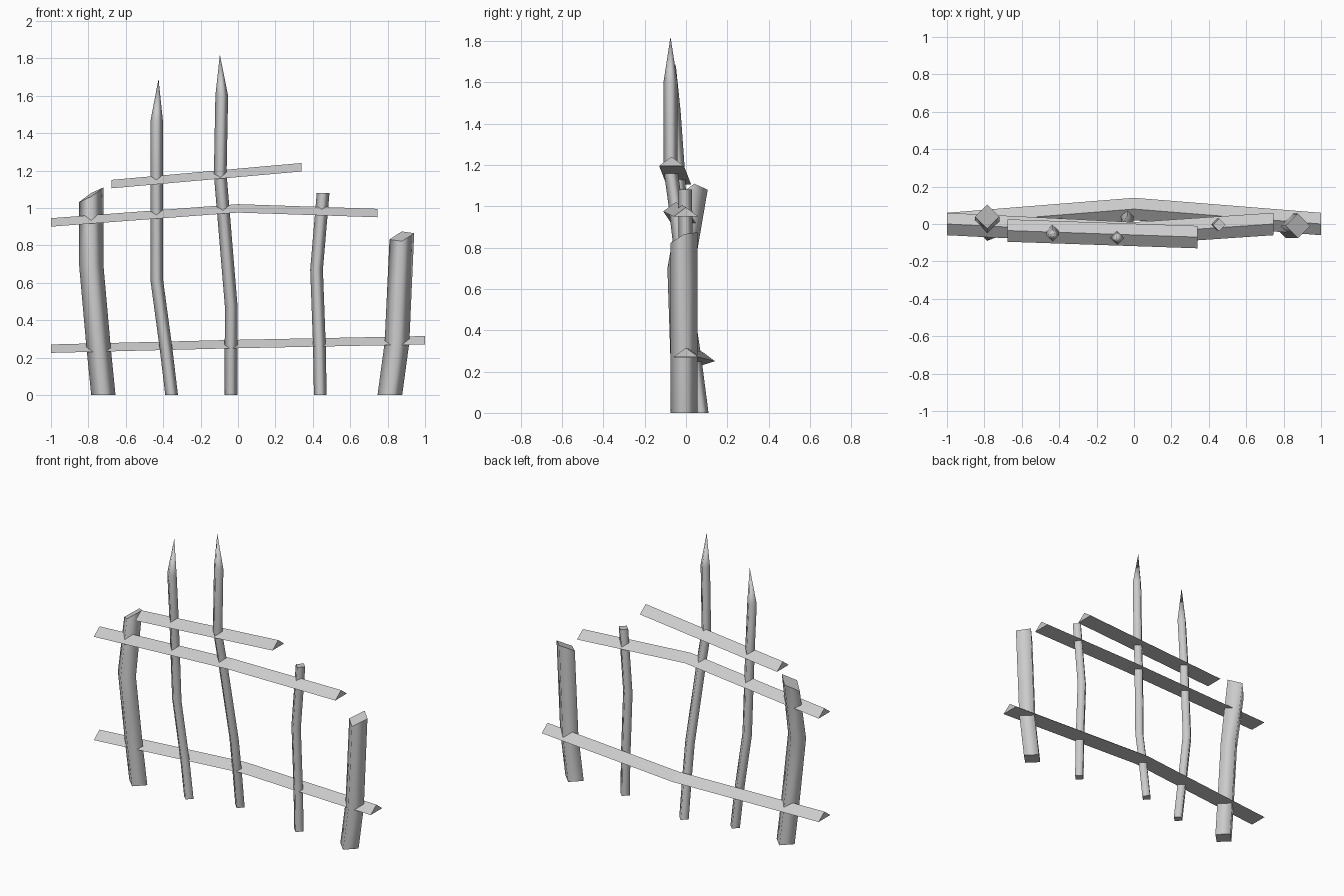
import bpy, bmesh
from mathutils import Vector

if "Cube" in bpy.data.objects:
    bpy.data.objects.remove(bpy.data.objects["Cube"], do_unlink=True)

wood = bpy.data.materials.new("grey_wood")
wood.use_nodes = True
GREY = (0.6, 0.6, 0.6, 1)
wood.diffuse_color = GREY
wood.node_tree.nodes["Principled BSDF"].inputs["Base Color"].default_value = GREY


def sweep(name, rings, tip=None, smooth=False):
    """Skin a list of equal rings, with flat end caps or a pointed tip."""
    bm = bmesh.new()
    loops = [[bm.verts.new(p) for p in ring] for ring in rings]
    n = len(loops[0])
    sides = []
    for a, b in zip(loops, loops[1:]):
        for i in range(n):
            j = (i + 1) % n
            sides.append(bm.faces.new((a[i], a[j], b[j], b[i])))
    bm.faces.new(loops[0][::-1])
    if tip:
        peak = bm.verts.new(tip)
        last = loops[-1]
        for i in range(n):
            sides.append(bm.faces.new((last[i], last[(i + 1) % n], peak)))
    else:
        bm.faces.new(loops[-1])
    for f in sides:
        f.smooth = smooth
    bmesh.ops.recalc_face_normals(bm, faces=bm.faces)
    mesh = bpy.data.meshes.new(name)
    bm.to_mesh(mesh)
    bm.free()
    mesh.materials.append(wood)
    bpy.context.collection.objects.link(bpy.data.objects.new(name, mesh))


def post(name, path, r, tip=None, slope=(0, 0)):
    """Four-sided post with corners facing front, back and sides; top cut on a slope."""
    rings = []
    for k, p in enumerate(path):
        sx, sy = slope if k == len(path) - 1 else (0, 0)
        rings.append([Vector(p) + Vector((dx * r, dy * r, (dx * sx + dy * sy) * r))
                      for dx, dy in ((1, 0), (0, 1), (-1, 0), (0, -1))])
    sweep(name, rings, tip, smooth=True)


def rail(name, path, half=0.06, height=0.045):
    """Split-log rail: flat underside, ridge along the top."""
    sweep(name, [[Vector(p) + Vector(o) for o in
                  ((0, -half, 0), (0, half, 0), (0, 0, height))] for p in path])


# Thick end posts
post("left_end_post", [(0.812, -0.01, 0), (0.85, -0.01, 0.28), (0.876, -0.01, 0.848)],
     0.066, slope=(0.25, 0.4))
post("right_end_post", [(-0.72, 0, 0), (-0.745, -0.01, 0.25), (-0.785, -0.025, 0.7),
                        (-0.785, 0.04, 1.07)], 0.065, slope=(0.6, 0.15))

# Thin pickets
post("outer_pointed_picket", [(-0.355, 0, 0), (-0.385, 0, 0.25), (-0.435, -0.01, 0.62),
                              (-0.435, -0.04, 1.18), (-0.435, -0.06, 1.46)],
     0.034, tip=(-0.425, -0.05, 1.69))
post("middle_pointed_picket", [(-0.038, 0.075, 0), (-0.037, 0.04, 0.27), (-0.036, 0.01, 0.47),
                               (-0.08, -0.05, 1.0), (-0.095, -0.075, 1.18), (-0.087, -0.075, 1.6)],
     0.034, tip=(-0.097, -0.075, 1.82))
post("short_picket", [(0.44, 0, 0), (0.435, 0, 0.27), (0.42, 0, 0.67), (0.455, -0.005, 1.08)], 0.034)

# Rails
rail("lower_rail", [(-1, 0, 0.225), (0, 0.08, 0.25), (1, 0, 0.27)])
rail("middle_rail", [(-1, 0, 0.9), (0, -0.05, 0.975), (0.745, 0, 0.95)])
rail("upper_rail", [(-0.675, -0.035, 1.105), (0.34, -0.07, 1.195)])
